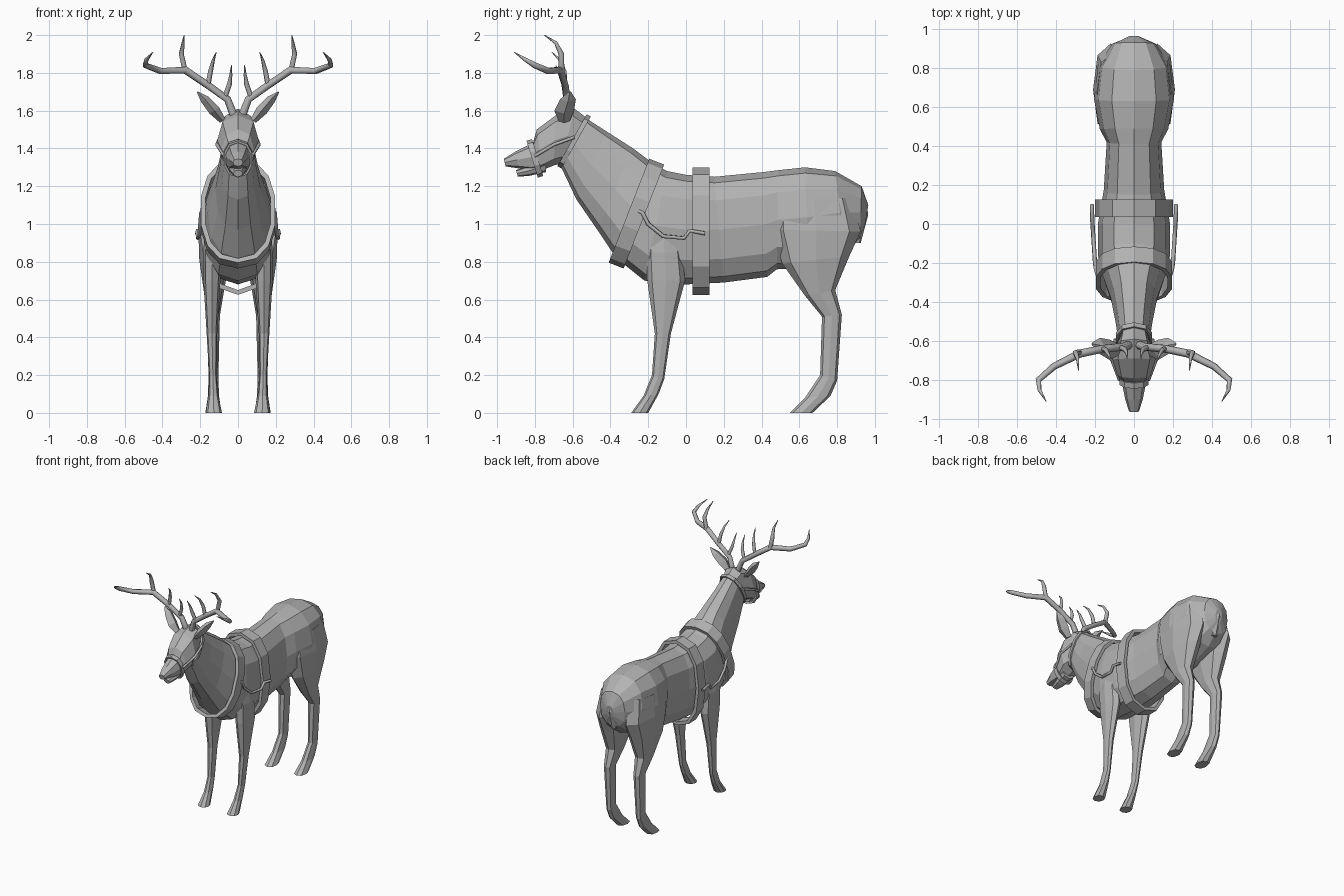
import bpy, bmesh, math
from mathutils import Vector

if "Cube" in bpy.data.objects:
    bpy.data.objects.remove(bpy.data.objects["Cube"], do_unlink=True)

grey = bpy.data.materials.new("plain grey")
grey.use_nodes = True
grey.diffuse_color = (0.45, 0.45, 0.45, 1)
grey.node_tree.nodes["Principled BSDF"].inputs["Base Color"].default_value = (0.45, 0.45, 0.45, 1)


def add(name, data, mirror):
    data.materials.append(grey)
    ob = bpy.data.objects.new(name, data)
    bpy.context.collection.objects.link(ob)
    if mirror:
        ob.modifiers.new("Mirror", 'MIRROR').use_clip = False
    return ob


def ring(a, b, half, cx=0, n=10, power=0.85):
    """Rounded ring spanning point a to point b in the yz plane."""
    a, b = Vector((cx, *a)), Vector((cx, *b))
    pts = []
    for i in range(n):
        t = 2 * math.pi * i / n
        c, s = (math.copysign(abs(v) ** power, v) for v in (math.cos(t), math.sin(t)))
        pts.append((a + b) / 2 + (a - b) / 2 * c + Vector((half * s, 0, 0)))
    return pts


def skin(name, rings, mirror=False, closed=False):
    """Join rings with quads, capping the ends unless closed in a loop."""
    bm = bmesh.new()
    loops = [[bm.verts.new(p) for p in r] for r in rings]
    pairs = list(zip(loops, loops[1:]))
    if closed:
        pairs.append((loops[-1], loops[0]))
    else:
        bm.faces.new(loops[0])
        bm.faces.new(loops[-1])
    for p, q in pairs:
        for i in range(len(p)):
            j = (i + 1) % len(p)
            bm.faces.new((p[i], p[j], q[j], q[i]))
    bmesh.ops.recalc_face_normals(bm, faces=bm.faces)
    me = bpy.data.meshes.new(name)
    bm.to_mesh(me)
    bm.free()
    return add(name, me, mirror)


def loft(name, sections, mirror=False, n=10):
    return skin(name, [ring(*s, n=n) for s in sections], mirror)


def strap(name, a, b, half, width, thick, n=14):
    """Flat band looping around the body in the plane through a and b."""
    d = (Vector((0, *a)) - Vector((0, *b))).normalized()
    side = d.cross(Vector((1, 0, 0))) * width / 2
    outer = ring(a, b, half, n=n)
    shrink = d * thick
    inner = ring((a[0] - shrink.y, a[1] - shrink.z), (b[0] + shrink.y, b[1] + shrink.z),
                 half - thick, n=n)
    rings = [[p + side for p in outer], [p - side for p in outer],
             [p - side for p in inner], [p + side for p in inner]]
    return skin(name, rings, closed=True)


def tube(name, points, radii, mirror=True):
    cu = bpy.data.curves.new(name, 'CURVE')
    cu.dimensions = '3D'
    cu.bevel_depth = 1
    cu.bevel_resolution = 1
    cu.use_fill_caps = True
    sp = cu.splines.new('POLY')
    sp.points.add(len(points) - 1)
    for p, co, r in zip(sp.points, points, radii):
        p.co = (*co, 1)
        p.radius = r
    return add(name, cu, mirror)


# Torso and neck
loft("torso_and_neck", [
    ((.965, 1.1), (.95, 1.0), .03),
    ((.93, 1.2), (.92, .92), .11),
    ((.79, 1.28), (.84, .84), .185),
    ((.63, 1.3), (.65, .77), .205),
    ((.49, 1.285), (.48, .76), .175),
    ((.41, 1.275), (.43, .72), .14),
    ((.15, 1.25), (.2, .69), .155),
    ((0, 1.26), (0, .68), .185),
    ((-.1, 1.28), (-.22, .7), .185),
    ((-.16, 1.31), (-.37, .82), .16),
    ((-.28, 1.4), (-.47, .97), .12),
    ((-.42, 1.49), (-.58, 1.13), .095),
    ((-.53, 1.56), (-.67, 1.32), .08)], n=12)

# Head, lower jaw and tail
loft("head", [
    ((-.51, 1.55), (-.64, 1.33), .07),
    ((-.59, 1.61), (-.66, 1.32), .09),
    ((-.69, 1.575), (-.7, 1.31), .11),
    ((-.79, 1.5), (-.76, 1.285), .085),
    ((-.81, 1.43), (-.82, 1.28), .062),
    ((-.9, 1.385), (-.89, 1.295), .046),
    ((-.965, 1.345), (-.955, 1.305), .026)], n=8)
loft("lower_jaw", [
    ((-.74, 1.35), (-.74, 1.275), .05),
    ((-.83, 1.31), (-.83, 1.255), .042),
    ((-.9, 1.285), (-.89, 1.25), .025)], n=8)
loft("tail", [
    ((.95, 1.13), (.88, 1.11), .03),
    ((.965, 1.05), (.88, 1.03), .055),
    ((.925, .9), (.89, .9), .02)], n=6)

# Legs
loft("front_leg", [
    ((-.2, 1.0), (-.04, 1.0), .05, .12),
    ((-.21, .85), (-.02, .85), .05, .135),
    ((-.205, .7), (-.005, .7), .045, .138),
    ((-.165, .42), (-.08, .42), .028, .138),
    ((-.18, .2), (-.115, .18), .02, .133),
    ((-.225, .09), (-.145, .1), .026, .13),
    ((-.29, 0), (-.2, 0), .043, .128)], True, 8)
loft("rear_leg", [
    ((.47, 1.12), (.88, 1.14), .085, .105),
    ((.455, .97), (.925, .96), .09, .12),
    ((.51, .79), (.865, .83), .08, .125),
    ((.63, .62), (.79, .65), .052, .128),
    ((.72, .51), (.825, .52), .034, .13),
    ((.71, .2), (.8, .17), .026, .13),
    ((.63, .08), (.765, .09), .03, .13),
    ((.55, 0), (.67, 0), .043, .13)], True, 8)

# Ears: flat leaf shapes leaning outward
skin("ear", [[Vector((x + dx * w, y + dy * w, z - dx * w * .6)) for dx, dy in
              ((0, -1), (.5, 0), (0, 1), (-.5, 0))]
             for x, y, z, w in ((.08, -.645, 1.545, .03), (.125, -.645, 1.6, .052),
                                (.175, -.625, 1.66, .042), (.215, -.615, 1.7, .006))], True)

# Antlers: main beam and three tines on each side
tube("antler_beam", [(.025, -.62, 1.58), (.055, -.63, 1.66), (.16, -.64, 1.735), (.28, -.665, 1.815),
                     (.41, -.73, 1.81), (.49, -.8, 1.84), (.485, -.85, 1.87), (.45, -.91, 1.91)],
     (.022, .02, .02, .021, .018, .016, .011, .002))
tube("outer_tine", [(.28, -.66, 1.81), (.3, -.66, 1.9), (.29, -.69, 1.96), (.285, -.75, 2.0)],
     (.016, .015, .009, .002))
tube("middle_tine", [(.16, -.64, 1.73), (.145, -.645, 1.81), (.13, -.67, 1.87), (.115, -.71, 1.91)],
     (.014, .013, .008, .002))
tube("inner_tine", [(.07, -.632, 1.67), (.045, -.645, 1.74), (.038, -.66, 1.79), (.035, -.69, 1.84)],
     (.014, .013, .008, .002))

# Harness: collar, girth and hanging side strap
strap("collar", (-.155, 1.33), (-.37, .78), .2, .085, .025)
strap("girth", (.08, 1.3), (.08, .625), .2, .09, .025, n=12)
tube("side_strap", [(.18, -.28, 1.08), (.195, -.23, 1.06), (.2, -.2, 1.0), (.205, -.12, .935),
                    (.212, -.01, .925), (.214, .02, .965), (.216, .1, .95)], [.011] * 7)

# Halter: nose band, crown band and cheek strap
strap("nose_band", (-.83, 1.445), (-.77, 1.25), .077, .03, .012, n=10)
strap("crown_band", (-.515, 1.575), (-.67, 1.3), .095, .025, .012, n=10)
tube("cheek_strap", [(.074, -.8, 1.36), (.112, -.7, 1.42), (.095, -.59, 1.46)], [.009] * 3)
